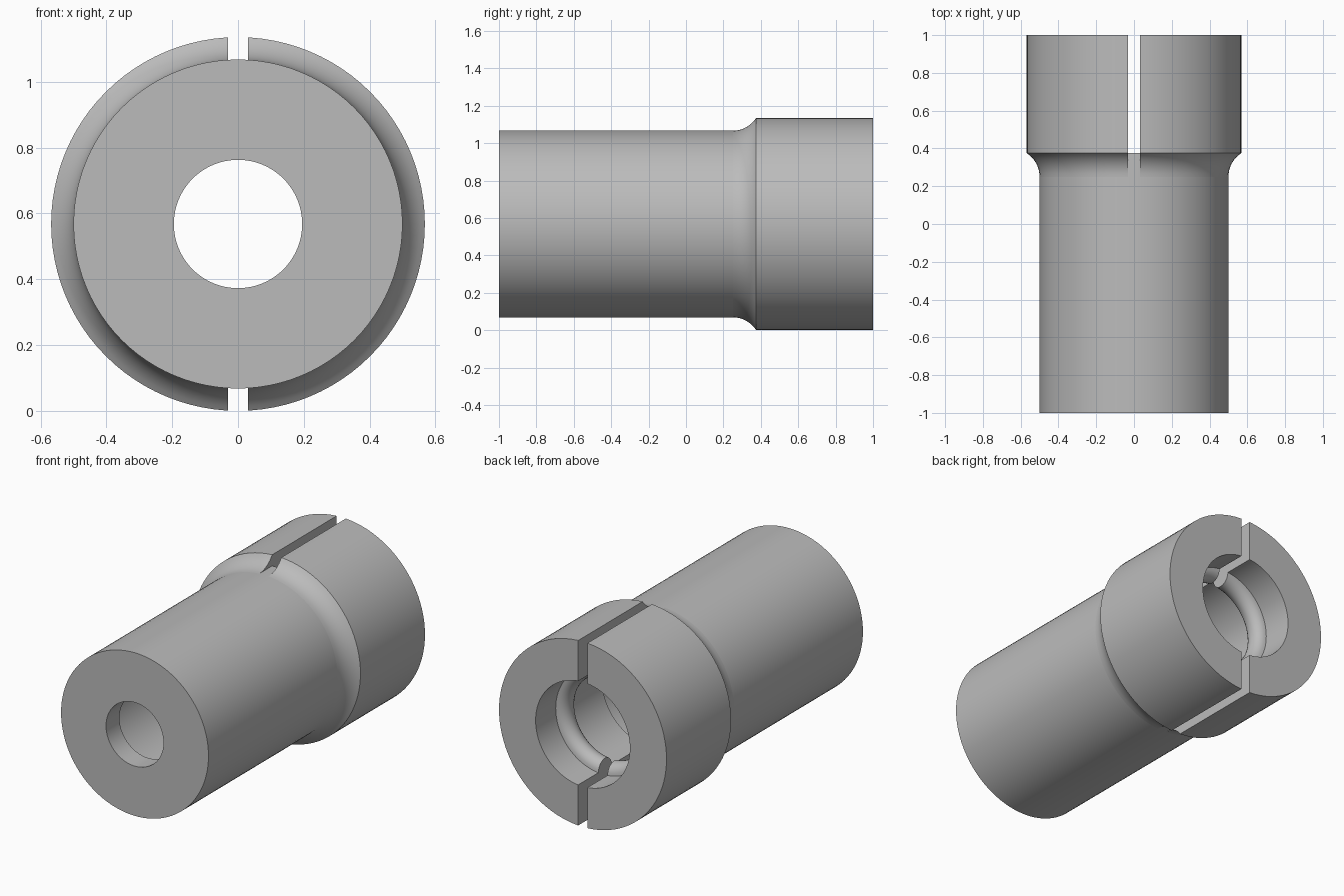
import bpy, math

cube = bpy.data.objects.get("Cube")
if cube:
    bpy.data.objects.remove(cube)

AXIS_Z = 0.568      # height of the tube's centre line
BODY_R, COLLAR_R, BORE_R = 0.5, 0.568, 0.32
SHOULDER_Y = 0.375  # where the full collar begins
SEGMENTS = 96

grey = bpy.data.materials.new("plain_grey")
grey.use_nodes = True
colour = (0.5, 0.5, 0.5, 1)
grey.diffuse_color = colour
grey.node_tree.nodes["Principled BSDF"].inputs["Base Color"].default_value = colour


def arc(cy, cr, radius, start, end, steps):
    """Points (y, r) on a circular arc, angles in degrees."""
    angles = [math.radians(start + (end - start) * i / steps) for i in range(steps + 1)]
    return [(cy + radius * math.cos(a), cr + radius * math.sin(a)) for a in angles]


def lathe(name, profile):
    """Spin a closed (y, r) profile round the centre line."""
    n = len(profile)
    verts, faces = [], []
    for s in range(SEGMENTS):
        a = 2 * math.pi * s / SEGMENTS
        verts += [(r * math.sin(a), y, AXIS_Z + r * math.cos(a)) for y, r in profile]
        t = (s + 1) % SEGMENTS
        for i in range(n):
            j = (i + 1) % n
            faces.append((s * n + i, s * n + j, t * n + j, t * n + i))
    mesh = bpy.data.meshes.new(name)
    mesh.from_pydata(verts, [], faces)
    obj = bpy.data.objects.new(name, mesh)
    bpy.context.collection.objects.link(obj)
    mesh.materials.append(grey)
    bpy.ops.object.select_all(action='DESELECT')
    obj.select_set(True)
    bpy.context.view_layer.objects.active = obj
    bpy.ops.object.mode_set(mode='EDIT')
    bpy.ops.mesh.select_all(action='SELECT')
    bpy.ops.mesh.normals_make_consistent(inside=False)
    bpy.ops.object.mode_set(mode='OBJECT')
    return obj


# Long hollow body with a thin lip round the front hole
body = lathe("tube_body", [
    (-1, 0.195), (-1, BODY_R), (SHOULDER_Y, BODY_R),
    (SHOULDER_Y, BORE_R), (SHOULDER_Y - 0.02, BORE_R), (SHOULDER_Y - 0.02, 0.36),
    (-0.87, 0.36), (-0.87, 0.195)])
bpy.ops.object.shade_smooth_by_angle(angle=math.radians(30))

# Collar: flared fillet outside, rounded bead inside the bore
flare = arc(0.25, BODY_R + 0.149, 0.149, -90, -33, 8)
flare[-1] = (SHOULDER_Y, COLLAR_R)
bead = arc(0.74, BORE_R, 0.065, 0, -180, 12)
collar = lathe("split_collar", flare + [(1, COLLAR_R), (1, BORE_R)] + bead
               + [(SHOULDER_Y, BORE_R), (SHOULDER_Y, BODY_R)])

# Saw slot through the collar, top and bottom
bpy.ops.mesh.primitive_cube_add(size=1, location=(0, 0.7, AXIS_Z))
cutter = bpy.context.object
cutter.name = "slot_cutter"
cutter.scale = (0.062, 1, 2)
cutter.hide_render = True
cutter.hide_viewport = True

slot = collar.modifiers.new("slot", 'BOOLEAN')
slot.operation = 'DIFFERENCE'
slot.solver = 'EXACT'
slot.object = cutter
bpy.ops.object.select_all(action='DESELECT')
collar.select_set(True)
bpy.context.view_layer.objects.active = collar
bpy.ops.object.modifier_apply(modifier=slot.name)
bpy.ops.object.shade_smooth_by_angle(angle=math.radians(30))
bpy.data.objects.remove(cutter)
